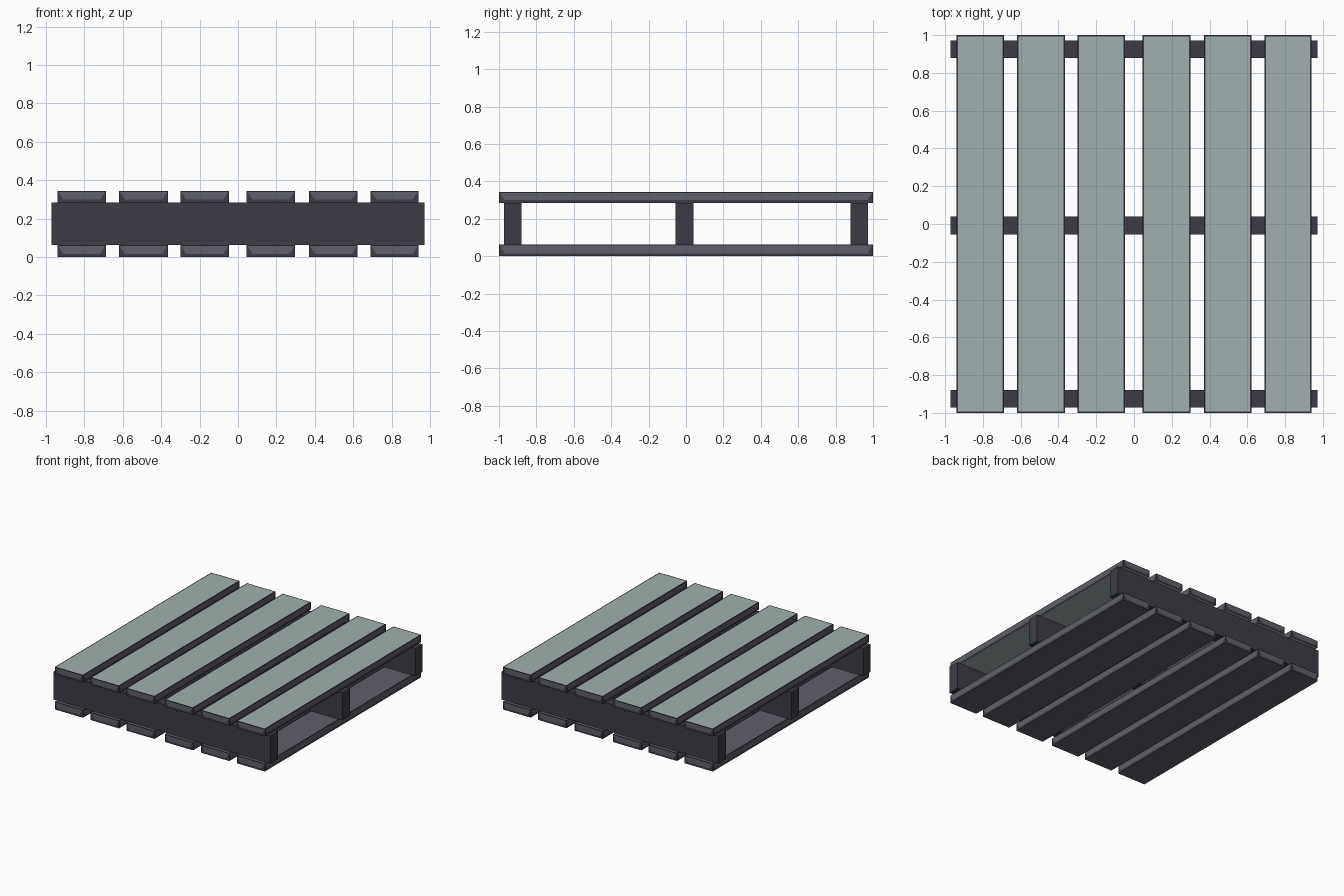
import bpy, bmesh
from mathutils import Vector

if "Cube" in bpy.data.objects:
    bpy.data.objects.remove(bpy.data.objects["Cube"])


def material(name, rgb):
    m = bpy.data.materials.new(name)
    m.diffuse_color = (*rgb, 1)
    m.use_nodes = True
    m.node_tree.nodes["Principled BSDF"].inputs["Base Color"].default_value = m.diffuse_color
    return m


DARK = material("dark charcoal", (0.047, 0.045, 0.062))
GREY = material("slate grey", (0.117, 0.115, 0.145))
GREEN = material("pale grey green", (0.355, 0.436, 0.425))


def finish(bm, name, mats):
    bmesh.ops.remove_doubles(bm, verts=bm.verts, dist=0.0001)
    bmesh.ops.recalc_face_normals(bm, faces=bm.faces)
    me = bpy.data.meshes.new(name)
    bm.to_mesh(me)
    bm.free()
    for m in mats:
        me.materials.append(m)
    ob = bpy.data.objects.new(name, me)
    bpy.context.collection.objects.link(ob)


def panel(bm, outer, inner, mat):
    """Quad with a dark border ring and a coloured centre."""
    o = [bm.verts.new(p) for p in outer]
    n = [bm.verts.new(p) for p in inner]
    for i in range(4):
        j = (i + 1) % 4
        bm.faces.new((o[i], o[j], n[j], n[i])).material_index = 0
    bm.faces.new(n).material_index = mat


def plank(name, x0, x1, z0, z1, face_mat):
    bm = bmesh.new()
    y0, y1 = -1.0, 1.0
    ring = [(x0, y0), (x1, y0), (x1, y1), (x0, y1)]
    # broad faces: thin dark rim on top, plain below
    r = 0.008
    inner = [(x0 + r, y0 + r), (x1 - r, y0 + r), (x1 - r, y1 - r), (x0 + r, y1 - r)]
    panel(bm, [(*p, z1) for p in ring], [(*p, z1) for p in inner], 2)
    bm.faces.new([bm.verts.new((*p, z0)) for p in ring]).material_index = 2
    # edge faces: slate panel tapering towards a dark lower strip
    for i in range(4):
        a, b = Vector((*ring[i], 0)), Vector((*ring[(i + 1) % 4], 0))
        t = (b - a).normalized()

        def at(p, s, z):
            q = p + t * s
            return (q.x, q.y, z)
        panel(bm, [at(a, 0, z0), at(b, 0, z0), at(b, 0, z1), at(a, 0, z1)],
              [at(a, 0.03, z0 + 0.015), at(b, -0.03, z0 + 0.015),
               at(b, -0.005, z1 - 0.005), at(a, 0.005, z1 - 0.005)], 1)
    finish(bm, name, [DARK, GREY, face_mat])


def beam(name, y0, y1):
    bm = bmesh.new()
    bmesh.ops.create_cube(bm, size=1)
    for v in bm.verts:
        v.co = (v.co.x * 1.945, (y0 + y1) / 2 + v.co.y * (y1 - y0),
                0.1735 + v.co.z * 0.223)
    finish(bm, name, [DARK])


# upper and lower deck boards
spans = [(-0.94, -0.687), (-0.62, -0.365), (-0.30, -0.047),
         (0.045, 0.298), (0.37, 0.623), (0.69, 0.94)]
for i, (x0, x1) in enumerate(spans):
    plank(f"upper_board_{i + 1}", x0, x1, 0.285, 0.343, GREEN)
    plank(f"lower_board_{i + 1}", x0, x1, 0.0, 0.062, GREY)

# crosswise bearers
for name, y0, y1 in (("front_bearer", -0.972, -0.88),
                     ("middle_bearer", -0.055, 0.04),
                     ("back_bearer", 0.88, 0.972)):
    beam(name, y0, y1)
